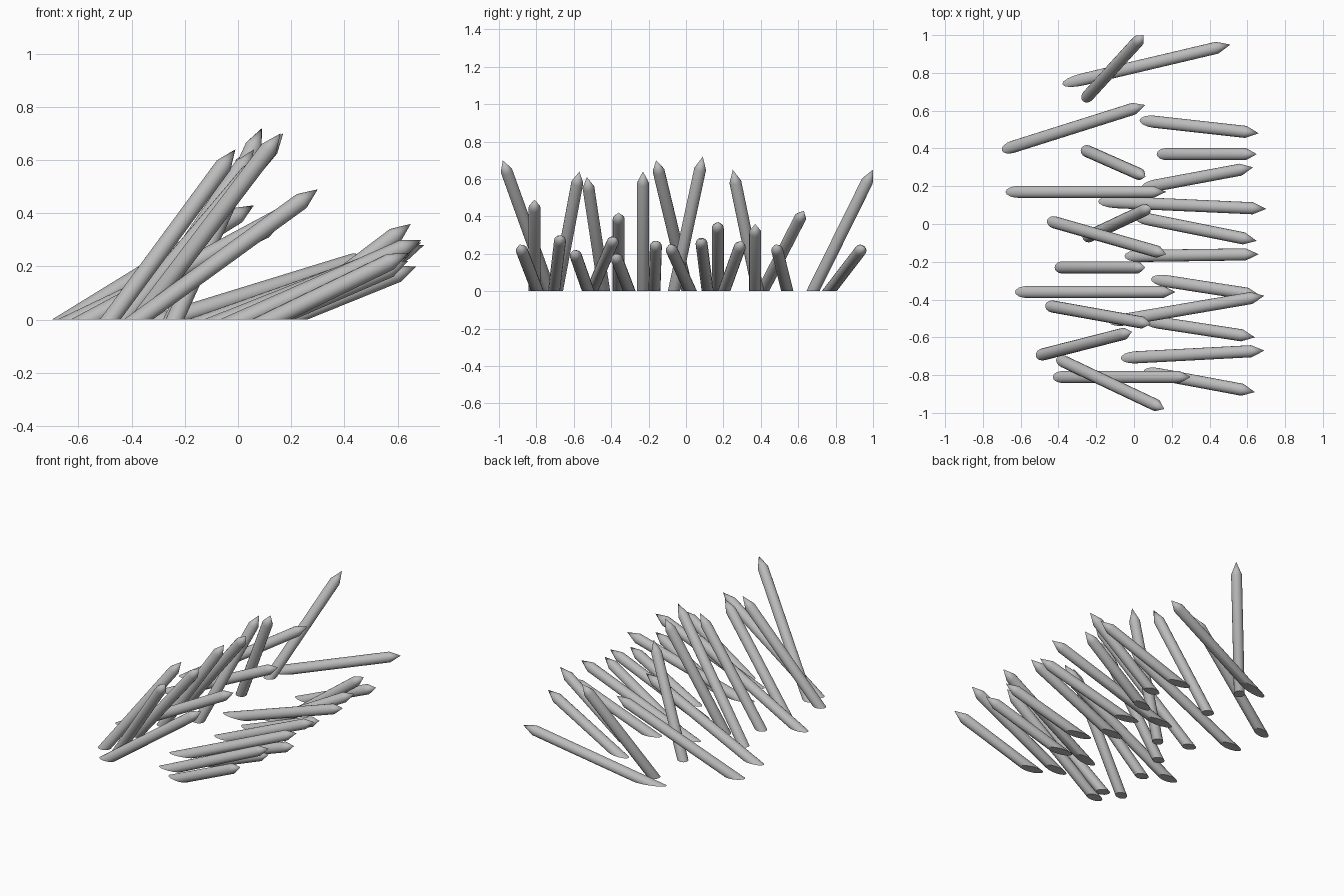
import bpy
import bmesh
import math
from mathutils import Vector

default_cube = bpy.data.objects.get("Cube")
if default_cube:
    bpy.data.objects.remove(default_cube, do_unlink=True)

RADIUS = 0.032
POINT_LENGTH = 0.075
SIDES = 16

# Weathered grey shared by every stake
grey = bpy.data.materials.new("stake_grey")
grey.use_nodes = True
grey_colour = (0.5, 0.5, 0.5, 1)
grey.diffuse_color = grey_colour
shader = next(n for n in grey.node_tree.nodes if n.type == "BSDF_PRINCIPLED")
shader.inputs["Base Color"].default_value = grey_colour


def make_stake(name, heel_x, heel_y, tip_x, tip_y, tip_z):
    """Sharpened round pole leaning from its rear ground edge (heel) to its tip."""
    heel = Vector((heel_x, heel_y, 0))
    tip = Vector((tip_x, tip_y, tip_z))
    run = Vector((tip_x - heel_x, tip_y - heel_y, 0))
    reach = (tip - heel).length
    # The axis is a little steeper than the line along the upper edge
    lean = math.atan2(tip_z, run.length) + math.asin(RADIUS / reach)
    axis = run.normalized() * math.cos(lean) + Vector((0, 0, math.sin(lean)))
    shaft = reach + RADIUS

    # Shaft, with the upper cap poked out into a point
    bm = bmesh.new()
    bmesh.ops.create_cone(bm, cap_ends=True, segments=SIDES,
                          radius1=RADIUS, radius2=RADIUS, depth=shaft)
    bmesh.ops.translate(bm, verts=bm.verts,
                        vec=(0, 0, -shaft / 2 - POINT_LENGTH))
    top = max(bm.faces, key=lambda f: f.calc_center_median().z)
    poked = bmesh.ops.poke(bm, faces=[top])
    poked["verts"][0].co = (0, 0, 0)

    # Lean the stake and trim it flush with the ground
    turn = axis.to_track_quat("Z", "Y").to_matrix()
    bmesh.ops.rotate(bm, verts=bm.verts, cent=(0, 0, 0), matrix=turn)
    bmesh.ops.translate(bm, verts=bm.verts, vec=tip)
    bmesh.ops.bisect_plane(bm, geom=bm.verts[:] + bm.edges[:] + bm.faces[:],
                           plane_co=(0, 0, 0), plane_no=(0, 0, 1),
                           clear_inner=True)
    rim = [e for e in bm.edges if e.is_boundary]
    bmesh.ops.holes_fill(bm, edges=rim, sides=0)
    bmesh.ops.recalc_face_normals(bm, faces=bm.faces)

    mesh = bpy.data.meshes.new(name)
    bm.to_mesh(mesh)
    bm.free()
    mesh.materials.append(grey)
    stake = bpy.data.objects.new(name, mesh)
    bpy.context.collection.objects.link(stake)
    stake.select_set(True)
    bpy.context.view_layer.objects.active = stake


# Each stake: heel x, heel y, tip x, tip y, tip height
tall_stakes = [
    (-.27, .65, .05, 1, .65),
    (-.7, .39, .06, .63, .43),
    (-.28, .4, .06, .25, .65),
    (-.68, .17, .17, .17, .37),
    (-.27, -.08, .09, .09, .72),
    (-.46, .02, .17, -.16, .7),
    (-.42, -.23, .06, -.23, .64),
    (-.63, -.36, .22, -.36, .42),
    (-.47, -.43, .09, -.53, .61),
    (-.52, -.7, -.01, -.57, .64),
    (-.41, -.71, .16, -.98, .7),
    (-.43, -.81, .3, -.81, .49),
]
low_stakes = [
    (-.38, .74, .51, .95, .24),
    (.03, .55, .66, .48, .25),
    (.12, .37, .65, .37, .36),
    (.04, .19, .63, .3, .27),
    (-.19, .12, .7, .08, .28),
    (0, .04, .65, -.09, .25),
    (-.05, -.17, .66, -.16, .27),
    (.09, -.29, .67, -.38, .2),
    (-.13, -.52, .69, -.38, .29),
    (.05, -.51, .64, -.6, .22),
    (-.07, -.71, .69, -.67, .3),
    (.05, -.78, .64, -.89, .25),
]

bpy.ops.object.select_all(action="DESELECT")
for row, stakes in (("tall_stake", tall_stakes), ("low_stake", low_stakes)):
    for number, spot in enumerate(stakes, start=1):
        make_stake(f"{row}_{number}", *spot)

# Round shafts shade smoothly, the shoulder and cut stay crisp
bpy.ops.object.shade_smooth_by_angle(angle=math.radians(24))
